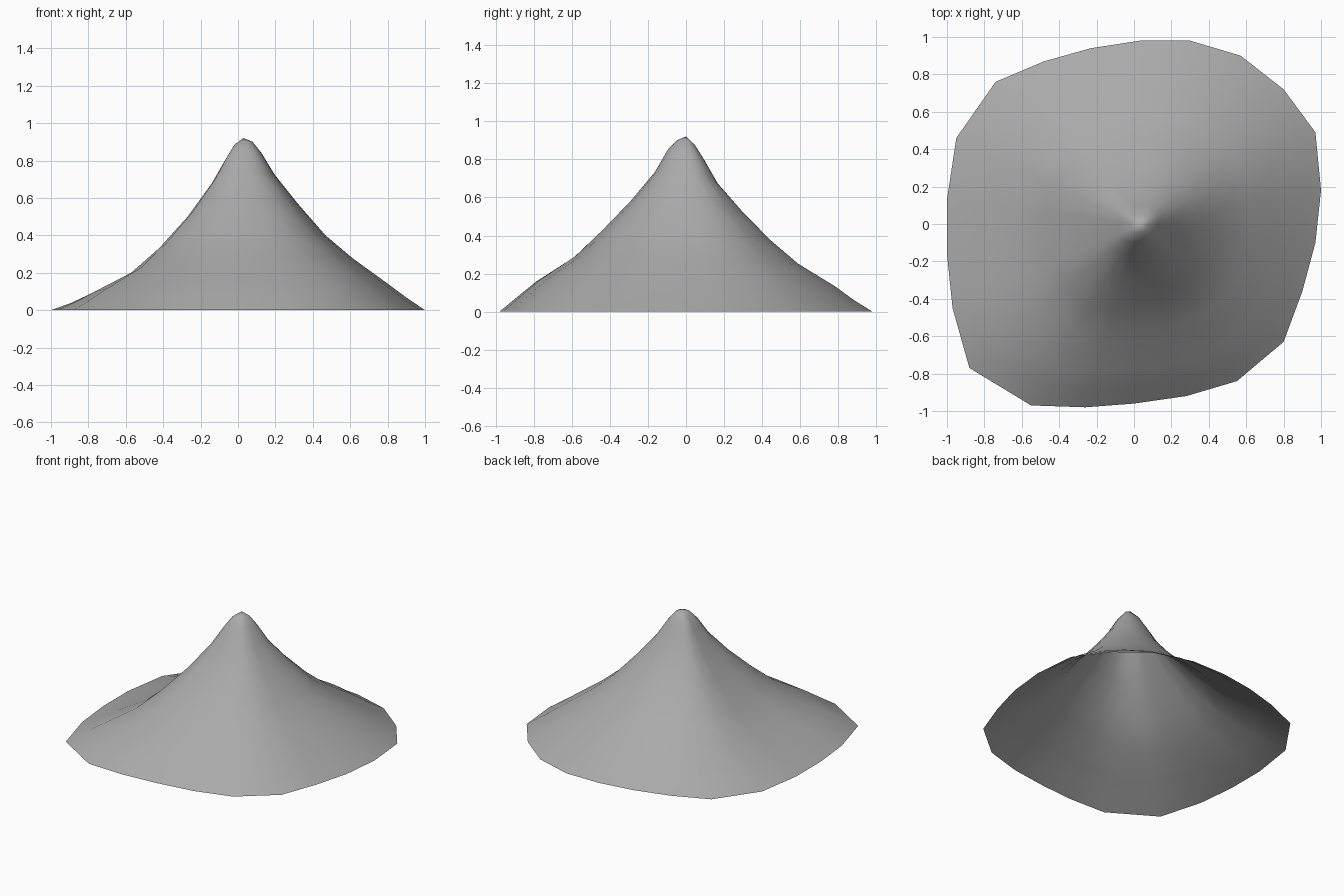
import bpy
import bmesh
import math
from mathutils import Vector

default_cube = bpy.data.objects.get("Cube")
if default_cube:
    bpy.data.objects.remove(default_cube, do_unlink=True)

# Single flat colour
stone = bpy.data.materials.new("stone grey")
stone.use_nodes = True
stone_colour = (0.4, 0.4, 0.4, 1.0)
stone.diffuse_color = stone_colour
stone.node_tree.nodes["Principled BSDF"].inputs["Base Color"].default_value = stone_colour

# Irregular foot of the hill, counter-clockwise
rim = [
    (1, .18), (.97, .49), (.8, .72), (.57, .9), (.3, .98), (.03, .98),
    (-.23, .94), (-.48, .87), (-.74, .76), (-.95, .46), (-1, .13),
    (-1, -.16), (-.97, -.45), (-.88, -.77), (-.55, -.97), (-.26, -.98),
    (0, -.96), (.28, -.92), (.55, -.84), (.8, -.63), (.9, -.36), (.97, -.1),
]
summit = Vector((.03, 0, .92))

# Slope heights at each fraction of the way from summit to rim
fractions = [.05, .1, .17, .3, .45, .6, .8, .9, 1]
slopes = {
    "left": [.9, .84, .73, .57, .4, .28, .135, .065, 0],
    "back": [.87, .79, .67, .525, .375, .25, .13, .06, 0],
    "right": [.88, .79, .67, .48, .31, .18, .08, .035, 0],
    "front": [.9, .85, .735, .585, .435, .295, .165, .085, 0],
}


def slope_height(direction, ring):
    """Blend the two nearest side profiles by compass direction."""
    side_x = slopes["left" if direction.x > 0 else "right"][ring]
    side_y = slopes["back" if direction.y > 0 else "front"][ring]
    weight = direction.x ** 2 / direction.length_squared
    return side_x * weight + side_y * (1 - weight)


# Hill surface: rings of quads closed by a fan at the summit, open underneath
bm = bmesh.new()
peak = bm.verts.new(summit)
rings = []
for ring, fraction in enumerate(fractions):
    loop = []
    for x, y in rim:
        direction = Vector((x - summit.x, y - summit.y))
        spot = summit.xy + direction * fraction
        loop.append(bm.verts.new((spot.x, spot.y, slope_height(direction, ring))))
    rings.append(loop)

count = len(rim)
for i in range(count):
    j = (i + 1) % count
    bm.faces.new((peak, rings[0][i], rings[0][j]))
    for inner, outer in zip(rings, rings[1:]):
        bm.faces.new((inner[i], outer[i], outer[j], inner[j]))

# Soften the slopes while keeping the foot and the summit in place
slope_verts = [v for loop in rings[2:-1] for v in loop]
bmesh.ops.smooth_vert(bm, verts=slope_verts, factor=.15,
                      use_axis_x=False, use_axis_y=False, use_axis_z=True)

mesh = bpy.data.meshes.new("hill")
bm.to_mesh(mesh)
bm.free()
mesh.materials.append(stone)
hill = bpy.data.objects.new("hill", mesh)
bpy.context.collection.objects.link(hill)

# Smooth shading
bpy.context.view_layer.objects.active = hill
hill.select_set(True)
bpy.ops.object.shade_smooth_by_angle(angle=math.radians(60))
